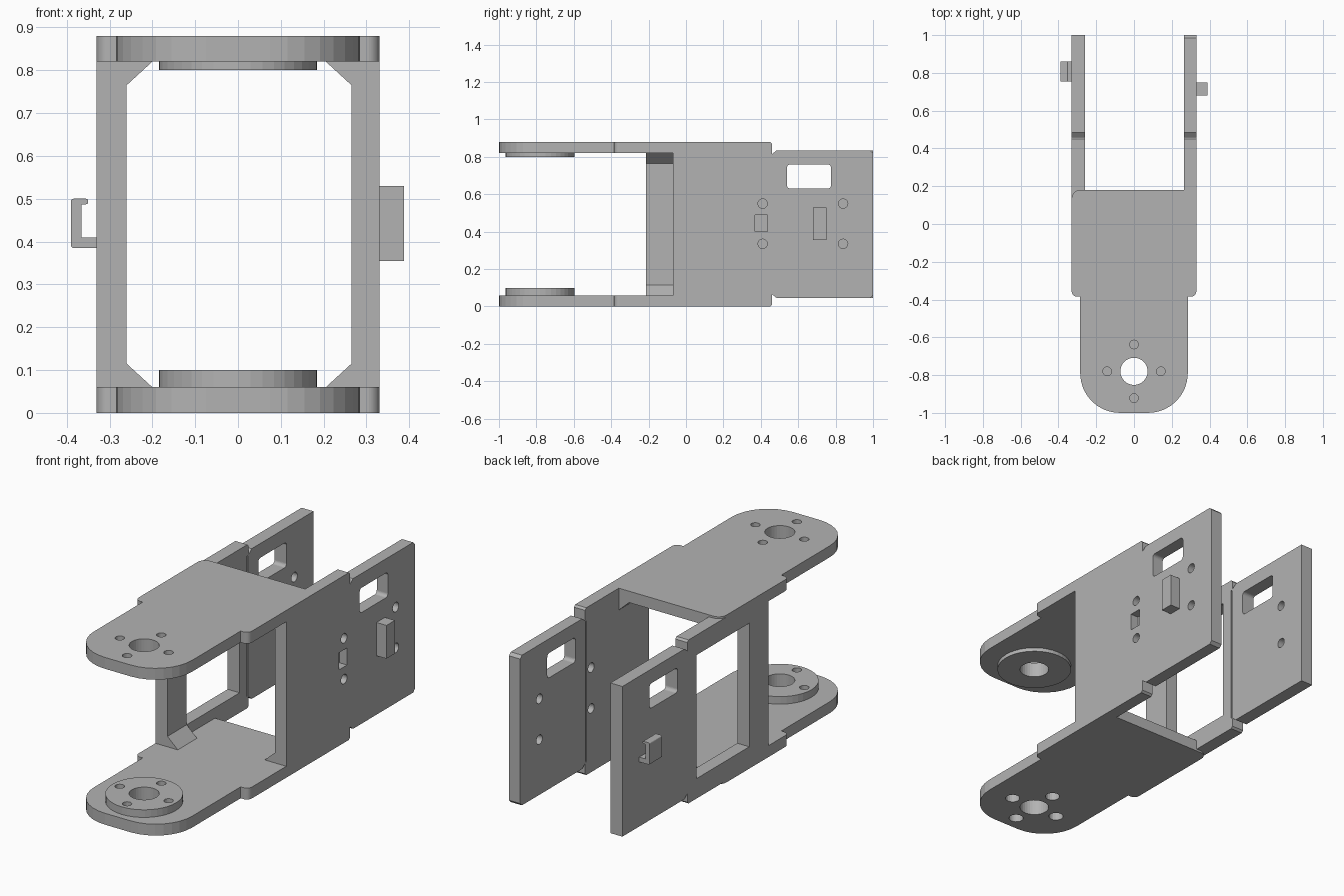
import bpy, bmesh, math
from mathutils import Vector

cube = bpy.data.objects.get("Cube")
if cube:
    bpy.data.objects.remove(cube, do_unlink=True)

grey = bpy.data.materials.new("plain grey")
grey.use_nodes = True
grey.diffuse_color = (0.45, 0.45, 0.45, 1)
grey.node_tree.nodes["Principled BSDF"].inputs["Base Color"].default_value = grey.diffuse_color

H = 0.88        # overall height
HUB = -0.78     # y of the pivot holes
AXES = {"x": lambda u, v, w: (w, u, v),
        "y": lambda u, v, w: (u, w, v),
        "z": lambda u, v, w: (u, v, w)}


def prism(name, pts, axis, lo, hi):
    """Extrude a closed 2D outline along an axis."""
    bm = bmesh.new()
    place = AXES[axis]
    face = bm.faces.new([bm.verts.new(place(u, v, lo)) for u, v in pts])
    ext = bmesh.ops.extrude_face_region(bm, geom=[face])
    top = [g for g in ext["geom"] if isinstance(g, bmesh.types.BMVert)]
    bmesh.ops.translate(bm, verts=top, vec=Vector(place(0, 0, hi - lo)))
    bmesh.ops.recalc_face_normals(bm, faces=bm.faces)
    mesh = bpy.data.meshes.new(name)
    bm.to_mesh(mesh)
    bm.free()
    mesh.materials.append(grey)
    obj = bpy.data.objects.new(name, mesh)
    bpy.context.collection.objects.link(obj)
    return obj


def rounded(corners, seg=8):
    """Outline from (u, v, radius) corners, each rounded by its radius."""
    out = []
    for i, (u, v, r) in enumerate(corners):
        p = Vector((u, v))
        if not r:
            out.append((u, v))
            continue
        a = (Vector(corners[i - 1][:2]) - p).normalized()
        b = (Vector(corners[(i + 1) % len(corners)][:2]) - p).normalized()
        for k in range(seg + 1):
            t = math.pi / 2 * k / seg
            out.append(tuple(p + a * r * (1 - math.sin(t)) + b * r * (1 - math.cos(t))))
    return out


def box(u0, u1, v0, v1, r=0):
    return rounded([(u0, v0, r), (u1, v0, r), (u1, v1, r), (u0, v1, r)])


def circle(u, v, r, n=32):
    return [(u + r * math.cos(math.tau * k / n), v + r * math.sin(math.tau * k / n))
            for k in range(n)]


def cut(obj, pts, axis, lo, hi):
    """Subtract a prism from an object and drop the cutter."""
    tool = prism("cutter", pts, axis, lo, hi)
    tool.hide_render = True
    mod = obj.modifiers.new("cut", "BOOLEAN")
    mod.operation, mod.solver, mod.object = "DIFFERENCE", "EXACT", tool
    bpy.context.view_layer.objects.active = obj
    bpy.ops.object.modifier_apply(modifier=mod.name)
    bpy.data.objects.remove(tool, do_unlink=True)


# Top and bottom arms with a rounded nose and a wider body
arm = rounded([(-0.285, -1, 0.21), (0.285, -1, 0.21), (0.285, -0.385, 0),
               (0.33, -0.385, 0.03), (0.33, 0.18, 0), (-0.33, 0.18, 0.045),
               (-0.33, -0.385, 0.03), (-0.285, -0.385, 0)])
bolts = [(0.142, HUB), (-0.142, HUB), (0, HUB + 0.142), (0, HUB - 0.142)]
top_arm = prism("top_arm", arm, "z", H - 0.06, H)
bottom_arm = prism("bottom_arm", arm, "z", 0, 0.06)
top_hub = prism("top_hub", circle(0, HUB, 0.185, 40), "z", 0.80, H - 0.06)
bottom_hub = prism("bottom_hub", circle(0, HUB, 0.185, 40), "z", 0.06, 0.10)

for part in (top_arm, top_hub, bottom_arm, bottom_hub):
    cut(part, circle(0, HUB, 0.072), "z", -0.1, 1)
for u, v in bolts:
    for part in (top_arm, bottom_hub):
        cut(part, circle(u, v, 0.023, 20), "z", -0.1, 1)
    cut(bottom_arm, circle(u, v, 0.036, 20), "z", -0.1, 0.1)


def side_outline(front, high, tip):
    """Side plate outline, symmetric about mid height, with a stepped rear."""
    upper = [(front, high), (0.45, high), (0.46, high - 0.01), (0.46, 0.815),
             (0.485, 0.835), (1 - tip, 0.835), (1, 0.835 - tip)]
    if not tip:
        upper.pop()
    return upper + [(y, H - z) for y, z in reversed(upper)]


# Side plates
left_plate = prism("left_plate", side_outline(-0.07, H, 0.015), "x", 0.265, 0.33)
right_plate = prism("right_plate", side_outline(-0.215, H - 0.01, 0), "x", -0.33, -0.26)

# Rear windows and the inner fold grooves in both plates
for plate in (left_plate, right_plate):
    cut(plate, box(0.54, 0.775, 0.63, 0.76, 0.018), "x", -1, 1)
    cut(plate, box(0.448, 0.456, 0.07, 0.81), "x", -0.28, 0.28)

# Left plate: screw holes and a shallow slot
for z in (0.335, 0.55):
    for y in (0.41, 0.84):
        cut(left_plate, circle(y, z, 0.025, 24), "x", 0.2, 0.4)
    cut(right_plate, circle(0.84, z, 0.025, 24), "x", -0.30, -0.2)
cut(left_plate, box(0.37, 0.435, 0.40, 0.49), "x", 0.285, 0.4)

# Right plate: large opening
cut(right_plate, box(-0.055, 0.385, 0.115, 0.765), "x", -0.4, -0.2)

# Corner gussets between arms and side plates
for level, z0, dz in (("bottom", 0.06, 0.055), ("top", H - 0.06, -0.055)):
    for side, x0, dx, y0, y1 in (("right", -0.26, 0.06, -0.215, -0.055),
                                 ("left", 0.265, -0.06, -0.07, 0.18)):
        prism(f"{level}_{side}_gusset", [(x0, z0), (x0 + dx, z0), (x0, z0 + dz)], "y", y0, y1)

# Block on the left, cable hook on the right
prism("left_block", box(0.68, 0.75, 0.355, 0.53), "x", 0.33, 0.388)
hook = rounded([(-0.33, 0.385, 0), (-0.33, 0.41, 0), (-0.365, 0.41, 0),
                (-0.365, 0.487, 0), (-0.35, 0.487, 0.005), (-0.35, 0.5, 0.005),
                (-0.39, 0.5, 0.006), (-0.39, 0.385, 0.006)], 3)
prism("right_hook", hook, "y", 0.755, 0.86)
